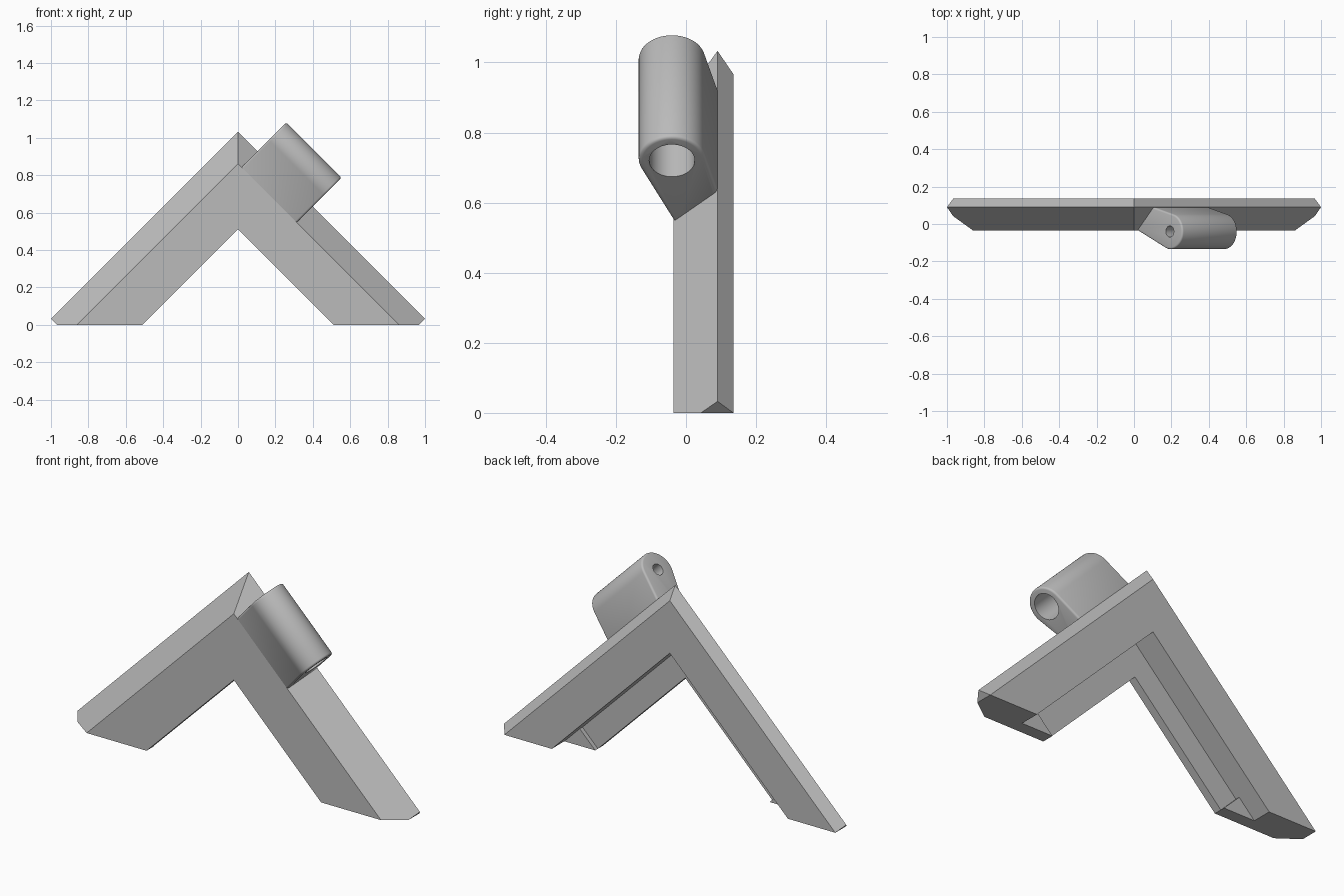
import bpy, bmesh, math
from mathutils import Vector

if "Cube" in bpy.data.objects:
    bpy.data.objects.remove(bpy.data.objects["Cube"])

R2 = math.sqrt(2)
grey = bpy.data.materials.new("mid_grey")
grey.diffuse_color = (0.5, 0.5, 0.5, 1)
grey.use_nodes = True
grey.node_tree.nodes["Principled BSDF"].inputs["Base Color"].default_value = grey.diffuse_color


def loft(name, rings):
    """Solid joining closed rings of points, capped at both ends."""
    bm = bmesh.new()
    vs = [[bm.verts.new(p) for p in ring] for ring in rings]
    n = len(vs[0])
    for a, b in zip(vs, vs[1:]):
        for i in range(n):
            j = (i + 1) % n
            bm.faces.new((a[i], a[j], b[j], b[i]))
    bm.faces.new(vs[0])
    bm.faces.new(vs[-1])
    bmesh.ops.recalc_face_normals(bm, faces=bm.faces)
    me = bpy.data.meshes.new(name)
    bm.to_mesh(me)
    bm.free()
    ob = bpy.data.objects.new(name, me)
    me.materials.append(grey)
    bpy.context.collection.objects.link(ob)
    return ob


def along_leg(name, profile, t0, t1):
    """Extrude a (y, p) profile down the right leg from t0 to t1."""
    return loft(name, [[((p + t) / R2, y, (p - t) / R2) for y, p in profile]
                       for t in (t0, t1)])


# Mitred frame corner: moulding profile (y, s) with a rebate behind the lip
moulding = [(-.035, .51), (-.035, .86), (.09, 1.033), (.135, .967),
            (.135, .69), (.007, .69), (.007, .51)]
frame = loft("frame_corner", [[(-s, y, 0) for y, s in moulding],
                              [(0, y, s) for y, s in moulding],
                              [(s, y, 0) for y, s in moulding]])

# Square off the outer tips of both feet
bm = bmesh.new()
bm.from_mesh(frame.data)
for side in (-1, 1):
    cut = bmesh.ops.bisect_plane(bm, geom=bm.verts[:] + bm.edges[:] + bm.faces[:],
                                 plane_co=(side * .967, 0, 0),
                                 plane_no=(side, 0, -1), clear_outer=True)
    edges = [e for e in cut["geom_cut"] if isinstance(e, bmesh.types.BMEdge)]
    bmesh.ops.holes_fill(bm, edges=edges)
bmesh.ops.recalc_face_normals(bm, faces=bm.faces)
bm.to_mesh(frame.data)
bm.free()

# Small triangular stops closing the rebate at each foot
for side, label in ((-1, "left"), (1, "right")):
    tri = [(.51, 0), (.60, .09), (.69, 0)]
    loft(label + "_rebate_stop",
         [[(side * x, y, z) for x, z in tri] for y in (.0, .03)])

# Socket lug: circle with tangent sides running down to the sloped face
CY, CP, R = -.04, .853, .095


def tangent_angle(pt, sign):
    d = Vector((pt[0] - CY, pt[1] - CP))
    return math.atan2(d.y, d.x) + sign * math.acos(R / d.length)


back, front = (.09, .728), (-.035, .608)
a0 = tangent_angle(back, 1)
a1 = tangent_angle(front, -1)
while a1 < a0:
    a1 += math.tau
N = 40
profile = [(CY + R * math.cos(a0 + (a1 - a0) * i / N),
            CP + R * math.sin(a0 + (a1 - a0) * i / N)) for i in range(N + 1)]
profile += [front, (-.03, .578), (.09, .698), back]
T0, T1 = -.582, -.165
lug = along_leg("socket_lug", profile, T0, T1)
bev = lug.modifiers.new("rim", 'BEVEL')
bev.width, bev.segments = .01, 3
bev.limit_method, bev.angle_limit = 'ANGLE', math.radians(70)


# Wide blind bore from below and a narrow hole through the top
def bore(name, r, t0, t1):
    ring = [(CY + r * math.cos(math.tau * i / 40), CP + r * math.sin(math.tau * i / 40))
            for i in range(40)]
    ob = along_leg(name, ring, t0, t1)
    ob.hide_render = True
    return ob


cutters = [bore("wide_bore", .065, T0 + .07, T1 + .1),
           bore("narrow_bore", .03, T0 - .1, T0 + .12)]
for c in cutters:
    m = lug.modifiers.new(c.name, 'BOOLEAN')
    m.operation, m.object, m.solver = 'DIFFERENCE', c, 'EXACT'

bpy.ops.object.select_all(action='DESELECT')
lug.select_set(True)
bpy.context.view_layer.objects.active = lug
for m in list(lug.modifiers):
    bpy.ops.object.modifier_apply(modifier=m.name)
for c in cutters:
    bpy.data.objects.remove(c)
bpy.ops.object.shade_smooth_by_angle(angle=math.radians(35))
